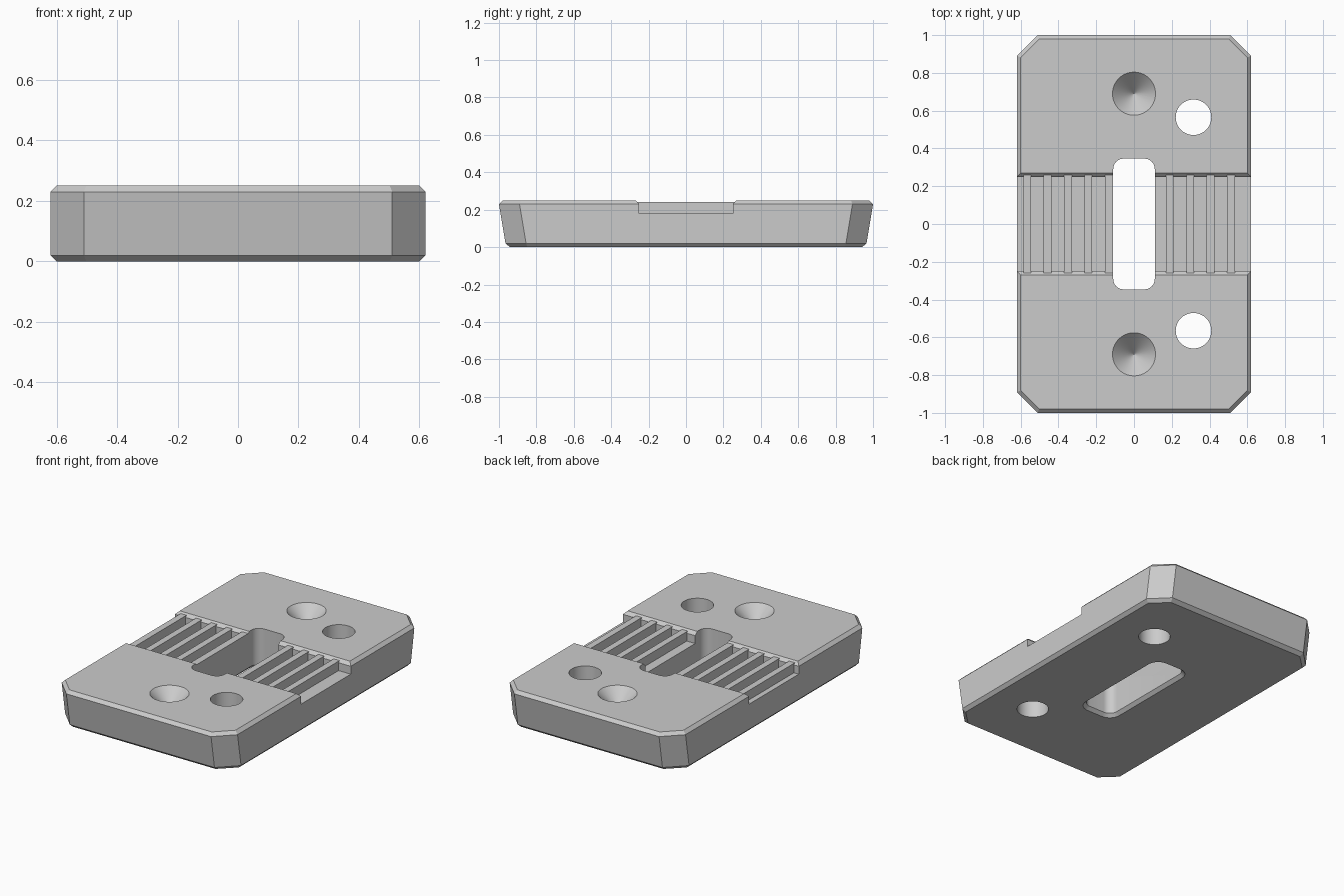
import bpy, bmesh
from math import cos, sin, pi, radians

if "Cube" in bpy.data.objects:
    bpy.data.objects.remove(bpy.data.objects["Cube"], do_unlink=True)

grey = bpy.data.materials.new("plain grey")
grey.use_nodes = True
grey.diffuse_color = (0.6, 0.6, 0.6, 1)
grey.node_tree.nodes["Principled BSDF"].inputs["Base Color"].default_value = (0.6, 0.6, 0.6, 1)


def loft(bm, rings):
    """Join equal-length rings of points into a closed solid."""
    loops = [[bm.verts.new(p) for p in ring] for ring in rings]
    n = len(loops[0])
    for a, b in zip(loops, loops[1:]):
        for i in range(n):
            j = (i + 1) % n
            bm.faces.new((a[i], a[j], b[j], b[i]))
    bm.faces.new(loops[0][::-1])
    bm.faces.new(loops[-1])


def make(name, ring_sets):
    bm = bmesh.new()
    for rings in ring_sets:
        loft(bm, rings)
    bmesh.ops.recalc_face_normals(bm, faces=bm.faces)
    mesh = bpy.data.meshes.new(name)
    bm.to_mesh(mesh)
    bm.free()
    mesh.materials.append(grey)
    obj = bpy.data.objects.new(name, mesh)
    bpy.context.collection.objects.link(obj)
    return obj


def cut(target, name, ring_sets):
    cutter = make(name, ring_sets)
    cutter.hide_render = True
    mod = target.modifiers.new(name, 'BOOLEAN')
    mod.operation = 'DIFFERENCE'
    mod.solver = 'EXACT'
    mod.object = cutter
    bpy.context.view_layer.objects.active = target
    bpy.ops.object.modifier_apply(modifier=name)
    bpy.data.objects.remove(cutter, do_unlink=True)


def octagon(hx, hy, cx, cy, z):
    quarter = [(hx, cy), (cx, hy)]
    pts = quarter + [(-x, y) for x, y in quarter[::-1]]
    pts += [(-x, -y) for x, y in pts]
    return [(x, y, z) for x, y in pts]


def circle(x, y, r, z, n=64):
    return [(x + r * cos(2 * pi * i / n), y + r * sin(2 * pi * i / n), z) for i in range(n)]


def rounded(hx, hy, r, z, steps=8):
    pts = []
    for k, (sx, sy) in enumerate([(1, 1), (-1, 1), (-1, -1), (1, -1)]):
        for i in range(steps + 1):
            a = pi / 2 * (k + i / steps)
            pts.append((sx * (hx - r) + r * cos(a), sy * (hy - r) + r * sin(a), z))
    return pts


def channel(x0, x1, profile):
    """Prism along x from a half profile of (y, z), mirrored in y."""
    outline = profile + [(-y, z) for y, z in profile[::-1]]
    return [[(x, y, z) for y, z in outline] for x in (x0, x1)]


# Plate with chamfered corners and rims, and tapered ends
plate = make("clamp_plate", [[
    octagon(0.60, 0.942, 0.502, 0.848, 0),
    octagon(0.62, 0.965, 0.51, 0.855, 0.02),
    octagon(0.62, 1.0, 0.51, 0.89, 0.23),
    octagon(0.60, 0.98, 0.502, 0.882, 0.25)]])

# Shallow cross channel down to the rib tops
cut(plate, "shallow_channel", [channel(-0.8, 0.8, [(0.26, 0.24), (0.29, 0.27)])])

# Deep grooves between the narrow ribs
rib_starts = [-0.586 + 0.1079 * k for k in range(11) if k not in (5, 6)]
edges = [-0.8]
for s in rib_starts:
    edges += [s, s + 0.041]
edges[10] = -0.09          # the inner left rib runs up to the slot
edges.append(0.8)
deep = [(0.25, 0.18), (0.25, 0.23), (0.29, 0.27)]
cut(plate, "grooves", [channel(a, b, deep) for a, b in zip(edges[::2], edges[1::2])])

# Central slot, chamfered underneath
cut(plate, "slot", [[
    rounded(0.14, 0.376, 0.085, -0.01),
    rounded(0.11, 0.346, 0.055, 0.02),
    rounded(0.11, 0.346, 0.055, 0.4)]])

# Through holes and conical dimples at both ends
for side in (1, -1):
    cut(plate, "through_hole", [[circle(0.315, side * 0.565, 0.094, z) for z in (-0.1, 0.4)]])
    cut(plate, "dimple", [[
        circle(0, side * 0.69, 0.001, 0.137),
        circle(0, side * 0.69, 0.114, 0.25),
        circle(0, side * 0.69, 0.134, 0.27)]])

bpy.ops.object.select_all(action='DESELECT')
plate.select_set(True)
bpy.context.view_layer.objects.active = plate
bpy.ops.object.shade_smooth_by_angle(angle=radians(25))
